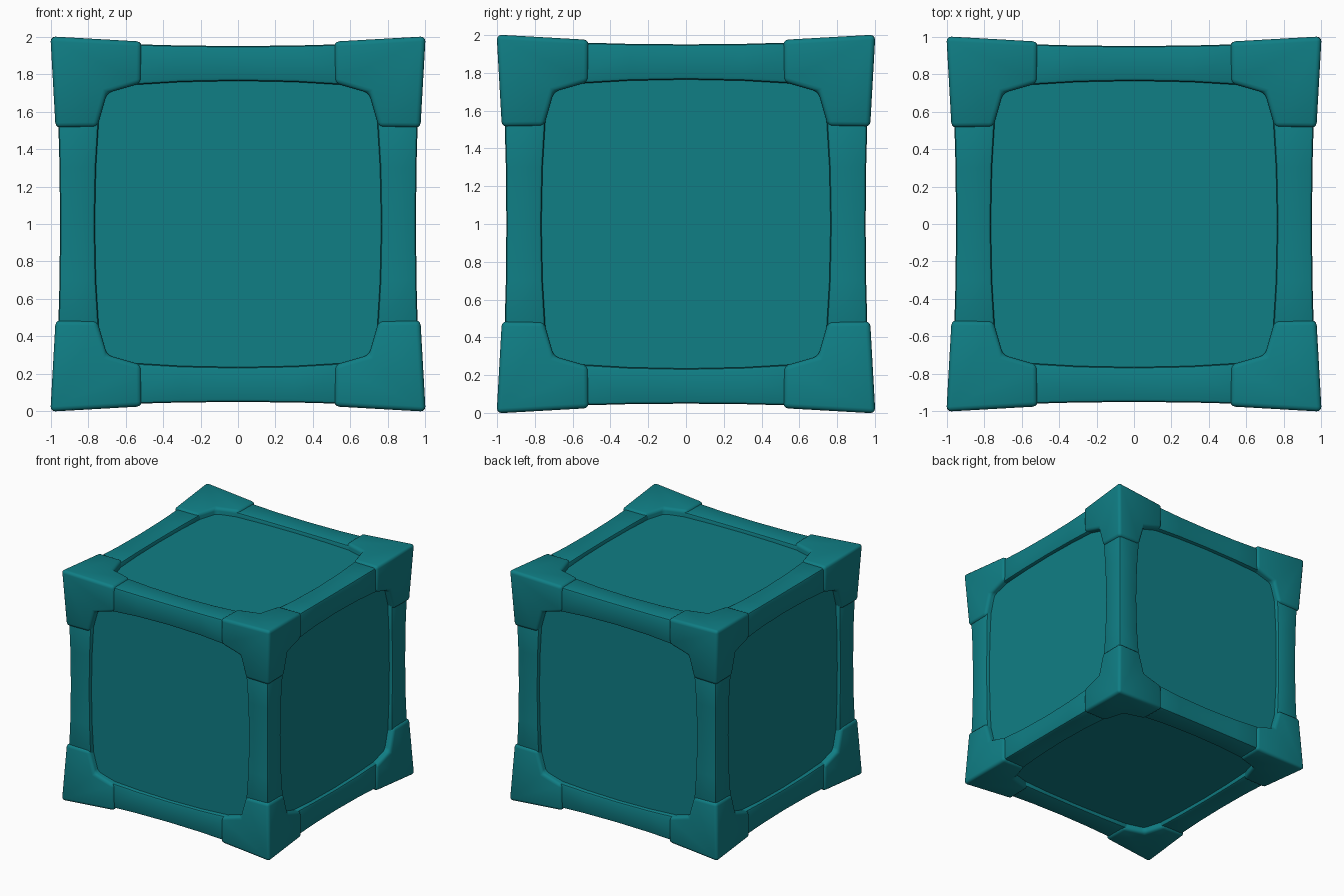
import bpy, bmesh, math
from itertools import product

if "Cube" in bpy.data.objects:
    bpy.data.objects.remove(bpy.data.objects["Cube"])

teal = bpy.data.materials.new("teal")
teal.diffuse_color = (0.005, 0.21, 0.235, 1)
teal.use_nodes = True
teal.node_tree.nodes["Principled BSDF"].inputs["Base Color"].default_value = teal.diffuse_color
CENTRE_Z = 1.0


def finish(name, bm, bevel, segments):
    """Round the sharp edges, lift onto the ground and make an object."""
    bmesh.ops.remove_doubles(bm, verts=bm.verts, dist=1e-5)
    bmesh.ops.recalc_face_normals(bm, faces=bm.faces)
    if bevel:
        sharp = [e for e in bm.edges if len(e.link_faces) == 2 and e.calc_face_angle() > 0.6]
        bmesh.ops.bevel(bm, geom=sharp, offset=bevel, offset_type='OFFSET',
                        segments=segments, profile=0.5, affect='EDGES', clamp_overlap=True)
    bmesh.ops.translate(bm, verts=bm.verts, vec=(0, 0, CENTRE_Z))
    me = bpy.data.meshes.new(name)
    bm.to_mesh(me)
    bm.free()
    me.materials.append(teal)
    ob = bpy.data.objects.new(name, me)
    bpy.context.collection.objects.link(ob)
    return ob


# Recessed panels: one inner box
bm = bmesh.new()
bmesh.ops.create_cube(bm, size=1.84)
finish("panel_box", bm, 0, 1)


# Edge beams, slightly thinner in the middle
def beam(axis, s1, s2):
    bm = bmesh.new()
    rings = []
    for t in (-0.6, -0.3, 0, 0.3, 0.6):
        k = (t / 0.55) ** 2
        o, i = 0.951 + 0.009 * k, 0.765 - 0.02 * k
        ring = []
        for a, b in ((i, o), (o, o), (o, i), (i, i)):
            co = [0, 0, 0]
            co[axis], co[(axis + 1) % 3], co[(axis + 2) % 3] = t, a * s1, b * s2
            ring.append(bm.verts.new(co))
        rings.append(ring)
    for r, q in zip(rings, rings[1:]):
        for j in range(4):
            bm.faces.new((r[j], r[(j + 1) % 4], q[(j + 1) % 4], q[j]))
    bm.faces.new(rings[0])
    bm.faces.new(rings[-1])
    finish("edge_beam", bm, 0.018, 2)


for axis in range(3):
    for s1, s2 in product((-1, 1), repeat=2):
        beam(axis, s1, s2)


# Corner caps: three stepped plates meeting at the corner, with a skirt
CORNER, END = 1.003, 0.975
OUTLINE = [(END, 0.515), (0.752, 0.518), (0.70, 0.70), (0.518, 0.752), (0.515, END)]


def cap(signs):
    bm = bmesh.new()

    def vert(co):
        return bm.verts.new([c * s for c, s in zip(co, signs)])

    def sunk(co):
        return [c - 0.1 if c > 0.9 else c for c in co]

    for axis in range(3):
        pts = []
        for a, b in OUTLINE:
            co = [0, 0, 0]
            co[axis], co[(axis + 1) % 3], co[(axis + 2) % 3] = END, a, b
            pts.append(co)
        c = [CORNER] * 3
        for quad in ((c, pts[0], pts[1], pts[2]), (c, pts[2], pts[3], pts[4])):
            bm.faces.new([vert(p) for p in quad])
        for p, q in zip(pts, pts[1:]):
            bm.faces.new([vert(v) for v in (p, q, sunk(q), sunk(p))])
            bm.faces.new([vert(v) for v in (sunk(p), sunk(q), [0.65] * 3)])
    finish("corner_cap", bm, 0.026, 3)


for signs in product((-1, 1), repeat=3):
    cap(signs)

# Smooth shading with sharp edges kept
bpy.ops.object.select_all(action='SELECT')
bpy.context.view_layer.objects.active = bpy.data.objects["panel_box"]
bpy.ops.object.shade_smooth_by_angle(angle=math.radians(35))
